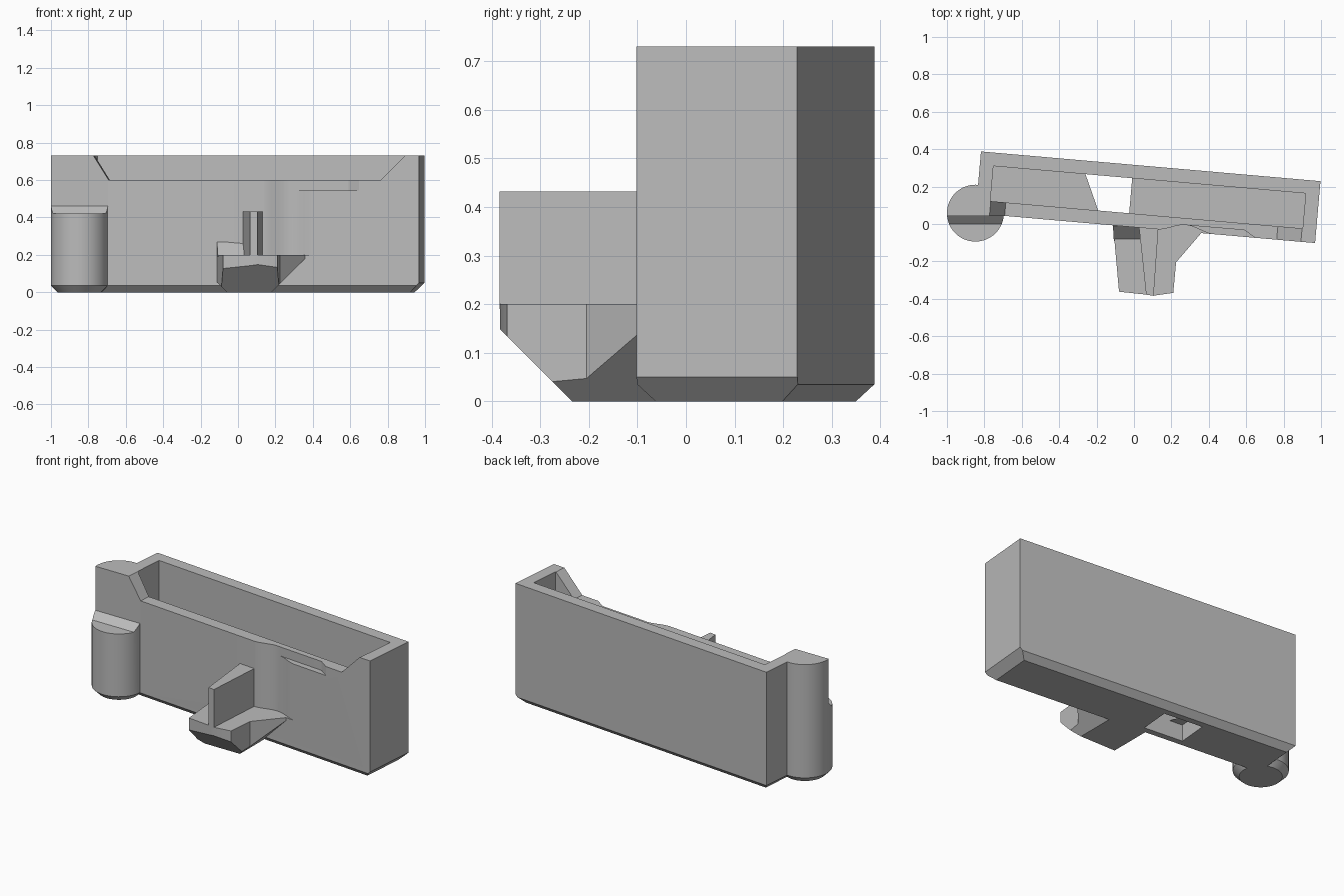
import bpy, bmesh, math
from mathutils import Matrix, Vector

cube = bpy.data.objects.get("Cube")
if cube:
    bpy.data.objects.remove(cube, do_unlink=True)

grey = bpy.data.materials.new("plain grey")
grey.use_nodes = True
GREY = (0.5, 0.5, 0.5, 1)
grey.diffuse_color = GREY
grey.node_tree.nodes["Principled BSDF"].inputs["Base Color"].default_value = GREY

# The tray is turned slightly about z; these frames place profiles in space
TRAY = Matrix.Translation((0.075, 0.143, 0)) @ Matrix.Rotation(math.radians(-5), 4, 'Z')
TRAY_FRONT = TRAY @ Matrix.Rotation(math.radians(90), 4, 'X')
SIDEWAYS = Matrix(((0, 0, 1, 0), (1, 0, 0, 0), (0, 1, 0, 0), (0, 0, 0, 1)))


def prism(name, pts, z0, z1, frame=Matrix(), cuts=(), chamfer=0):
    """Extrude a profile, trim it with planes (point, normal), place it."""
    bm = bmesh.new()
    base = bm.faces.new([bm.verts.new((x, y, z0)) for x, y in pts])
    ext = bmesh.ops.extrude_face_region(bm, geom=[base], use_keep_orig=True)
    top = [v for v in ext["geom"] if isinstance(v, bmesh.types.BMVert)]
    bmesh.ops.translate(bm, verts=top, vec=(0, 0, z1 - z0))
    for co, no in cuts:
        bmesh.ops.bisect_plane(bm, geom=bm.verts[:] + bm.edges[:] + bm.faces[:],
                               plane_co=co, plane_no=Vector(no).normalized(), clear_outer=True)
        bmesh.ops.holes_fill(bm, edges=[e for e in bm.edges if e.is_boundary])
    if chamfer:
        rim = [e for e in bm.edges if all(abs(v.co.z - z0) < 1e-5 for v in e.verts)]
        bmesh.ops.bevel(bm, geom=rim, offset=chamfer, segments=1, affect='EDGES')
    bmesh.ops.transform(bm, matrix=frame, verts=bm.verts)
    bmesh.ops.recalc_face_normals(bm, faces=bm.faces)
    mesh = bpy.data.meshes.new(name)
    bm.to_mesh(mesh)
    bm.free()
    mesh.materials.append(grey)
    obj = bpy.data.objects.new(name, mesh)
    bpy.context.collection.objects.link(obj)
    return obj


def rect(x0, x1, y0, y1):
    return [(x0, y0), (x1, y0), (x1, y1), (x0, y1)]


def combine(target, tool, operation):
    mod = target.modifiers.new(operation.lower(), 'BOOLEAN')
    mod.operation = operation
    mod.solver = 'EXACT'
    mod.object = tool
    bpy.context.view_layer.objects.active = target
    bpy.ops.object.modifier_apply(modifier=mod.name)
    bpy.data.objects.remove(tool, do_unlink=True)


# Tray block with chamfered underside
L, D, H = 0.911, 0.166, 0.73
tray = prism("tray", rect(-L, L, -D, D), 0, H, TRAY, cuts=[
    ((0, -D, 0.035), (0, -1, -1)), ((0, D, 0.035), (0, 1, -1)),
    ((-L, 0, 0.035), (-1, 0, -1)), ((L, 0, 0.05), (1, 0, -1))])

# Round corner post, stepped down at the front
R = 0.152
ring = [(-0.848 + R * math.cos(math.tau * i / 64), 0.058 + R * math.sin(math.tau * i / 64))
        for i in range(64)]
combine(tray, prism("post", ring, 0, H, chamfer=0.035), 'UNION')
step = [(-0.3, 0.42), (0, 0.42), (0.044, 0.46), (0.044, 0.9), (-0.3, 0.9)]
combine(tray, prism("post_step", step, -1.1, -0.694, SIDEWAYS), 'DIFFERENCE')

# Inner cavity, floor slot and lowered front edge
combine(tray, prism("cavity", rect(-0.838, 0.838, -0.094, 0.094), 0.1, 0.9, TRAY), 'DIFFERENCE')
combine(tray, prism("slot", rect(-0.344, -0.093, -0.094, 0.094), -0.1, 0.2, TRAY), 'DIFFERENCE')
notch = [(-0.755, 0.6), (0.705, 0.6), (0.885, 0.78), (-0.867, 0.78)]
combine(tray, prism("front_notch", notch, 0.09, 0.4, TRAY_FRONT), 'DIFFERENCE')

# Shallow finger hollow in the front wall, with a small ledge beside it
N = 16
hollow = [(0.06 + 0.31 * i / N, -D - 0.001 + 0.037 * math.sin(math.pi * i / N) ** 2)
          for i in range(N + 1)]
hollow += [(0.37, -0.3), (0.06, -0.3)]
combine(tray, prism("hollow", hollow, 0.2, 0.9, TRAY), 'DIFFERENCE')
ledge = [(0.215, -0.3), (0.215, -0.131), (0.528, -0.13), (0.593, -0.168), (0.593, -0.3)]
combine(tray, prism("ledge", ledge, 0.545, 0.9, TRAY), 'DIFFERENCE')

# Front bracket with sloping underside
outline = [(-0.115, 0.03), (-0.08, -0.362), (0.07, -0.378), (0.105, -0.383), (0.21, -0.368),
           (0.225, -0.205), (0.36, -0.048), (0.39, -0.04), (0.39, -0.01)]
bracket = prism("front_bracket", outline, 0, 0.2, cuts=[
    ((0, -0.235, 0), (0, -1, -1)), ((0.178, 0, 0), (1, 0, -1)), ((-0.06, 0, 0), (-1, 0, -1))])

# Upright fin and small wedge standing on the bracket
fin = prism("bracket_fin", [(0.025, 0), (0.065, -0.378), (0.105, -0.384), (0.132, 0)], 0.19, 0.432)
wedge = prism("bracket_wedge", [(-0.115, 0.03), (-0.107, -0.1), (0.06, -0.1), (0.06, 0.02)],
              0.19, 0.27, cuts=[((0, -0.08, 0.2), (0, -1, 1))])

for obj in (tray, bracket, fin, wedge):
    bpy.ops.object.select_all(action='DESELECT')
    obj.select_set(True)
    bpy.context.view_layer.objects.active = obj
    bpy.ops.object.shade_smooth_by_angle(angle=math.radians(20))
